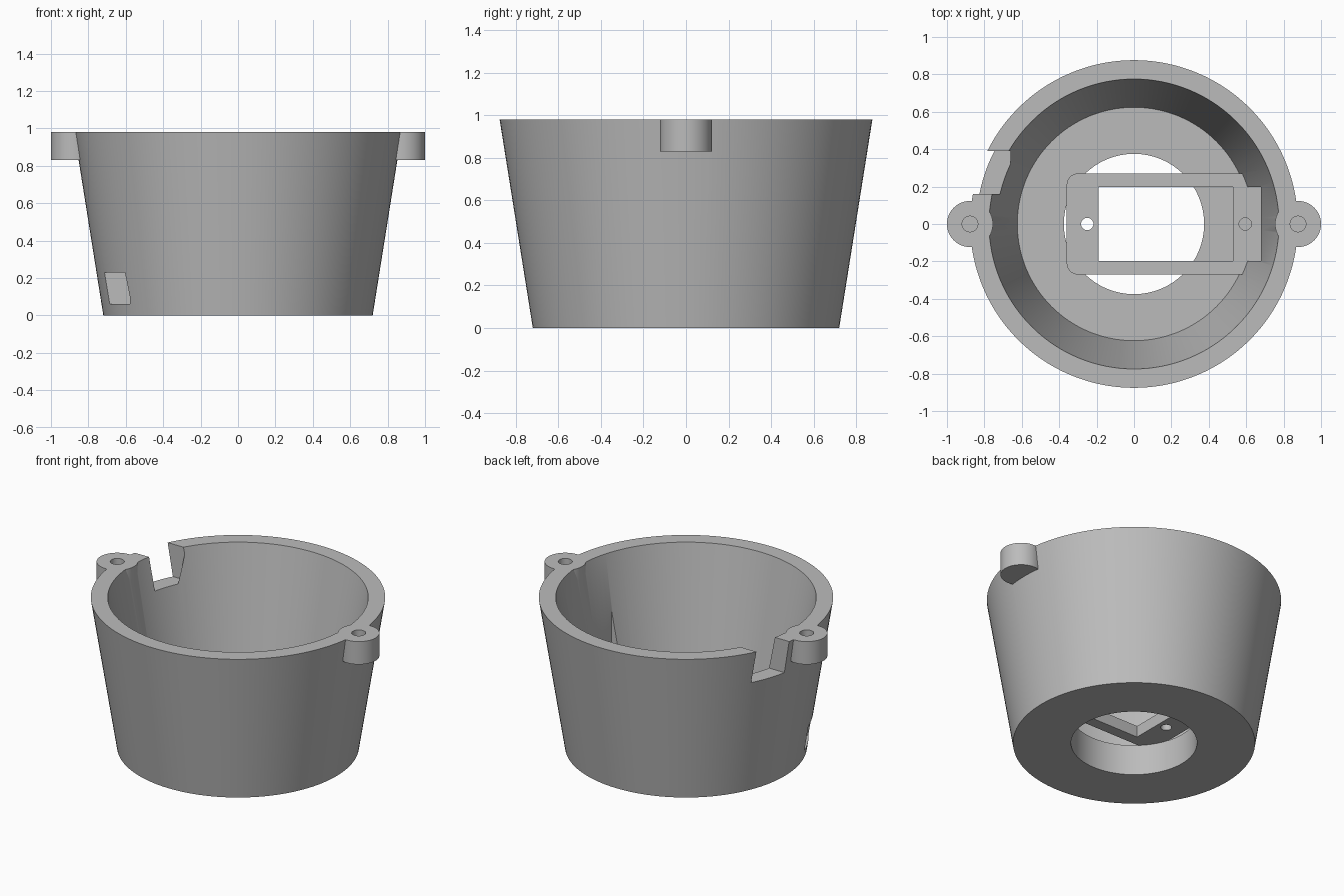
import bpy, bmesh, math
from mathutils import Matrix, Vector

old = bpy.data.objects.get("Cube")
if old:
    bpy.data.objects.remove(old, do_unlink=True)

TOP, FLOOR, PAD = 0.98, 0.2, 0.275   # rim, cup floor and mounting pad heights
SEG = 128

grey = bpy.data.materials.new("light_grey")
grey.use_nodes = True
grey.diffuse_color = (0.5, 0.5, 0.5, 1)
grey.node_tree.nodes["Principled BSDF"].inputs["Base Color"].default_value = (0.5, 0.5, 0.5, 1)


def make(name, bm):
    bmesh.ops.recalc_face_normals(bm, faces=bm.faces)
    mesh = bpy.data.meshes.new(name)
    bm.to_mesh(mesh)
    bm.free()
    mesh.materials.append(grey)
    obj = bpy.data.objects.new(name, mesh)
    bpy.context.collection.objects.link(obj)
    return obj


def box(name, x, y, z, round_corners=0):
    bm = bmesh.new()
    lo, hi = Vector((x[0], y[0], z[0])), Vector((x[1], y[1], z[1]))
    bmesh.ops.create_cube(bm, size=1, matrix=Matrix.Translation((lo + hi) / 2)
                          @ Matrix.Diagonal((*(hi - lo), 1)))
    if round_corners:
        upright = [e for e in bm.edges
                   if abs(e.verts[0].co.z - e.verts[1].co.z) > 0.01]
        bmesh.ops.bevel(bm, geom=upright, offset=round_corners, segments=8,
                        profile=0.5, affect='EDGES')
    return make(name, bm)


def cylinder(name, x, radius, z0, z1, segments=48):
    bm = bmesh.new()
    bmesh.ops.create_cone(bm, cap_ends=True, segments=segments, radius1=radius,
                          radius2=radius, depth=z1 - z0,
                          matrix=Matrix.Translation((x, 0, (z0 + z1) / 2)))
    return make(name, bm)


def lathe(name, profile):
    # closed solid from a profile running from axis to axis
    bm = bmesh.new()
    rings = []
    for r, z in profile:
        rings.append([bm.verts.new((r * math.cos(a), r * math.sin(a), z))
                      for a in (2 * math.pi * i / SEG for i in range(SEG))])
    for a, b in zip(rings, rings[1:]):
        for i in range(SEG):
            j = (i + 1) % SEG
            bm.faces.new((a[i], a[j], b[j], b[i]))
    bm.faces.new(rings[0])
    bm.faces.new(rings[-1])
    return make(name, bm)


def combine(target, tool, operation):
    mod = target.modifiers.new("combine", 'BOOLEAN')
    mod.operation, mod.solver, mod.object = operation, 'EXACT', tool
    bpy.context.view_layer.objects.active = target
    bpy.ops.object.modifier_apply(modifier=mod.name)
    bpy.data.objects.remove(tool, do_unlink=True)


# tapered cup with a thick floor
cup = lathe("cup_housing", [(0.72, 0), (0.876, TOP), (0.775, TOP), (0.624, FLOOR)])

# screw lugs on both sides and the raised mounting pad
for side in (-1, 1):
    combine(cup, cylinder("lug", side * 0.877, 0.123, 0.83, TOP), 'UNION')
combine(cup, box("pad", (-0.36, 0.66), (-0.27, 0.27), (0.15, PAD), 0.06), 'UNION')

# cut-outs: wall pocket beside the pad, window, round hole, rim notch, side slot
cutters = [
    box("wall_pocket", (0.5, 0.68), (-0.198, 0.198), (PAD, 0.8)),
    box("window", (-0.19, 0.53), (-0.198, 0.198), (0.198, 0.5)),
    cylinder("bottom_hole", 0, 0.375, -0.1, 0.2, SEG),
    box("rim_notch", (-0.98, -0.66), (0.16, 0.39), (0.767, 1.1)),
    box("side_slot", (-0.9, -0.577), (-0.455, -0.25), (0.06, 0.23)),
]
# blind screw holes in the lugs and the pad
cutters += [cylinder("lug_hole", s * 0.877, 0.042, 0.86, 1.1, 32) for s in (-1, 1)]
cutters += [cylinder("pad_hole", x, 0.033, 0.1, 0.4, 32) for x in (-0.25, 0.595)]
for cutter in cutters:
    combine(cup, cutter, 'DIFFERENCE')

# smooth round walls, sharp edges
bpy.ops.object.select_all(action='DESELECT')
cup.select_set(True)
bpy.context.view_layer.objects.active = cup
bpy.ops.object.shade_smooth_by_angle(angle=math.radians(25))
